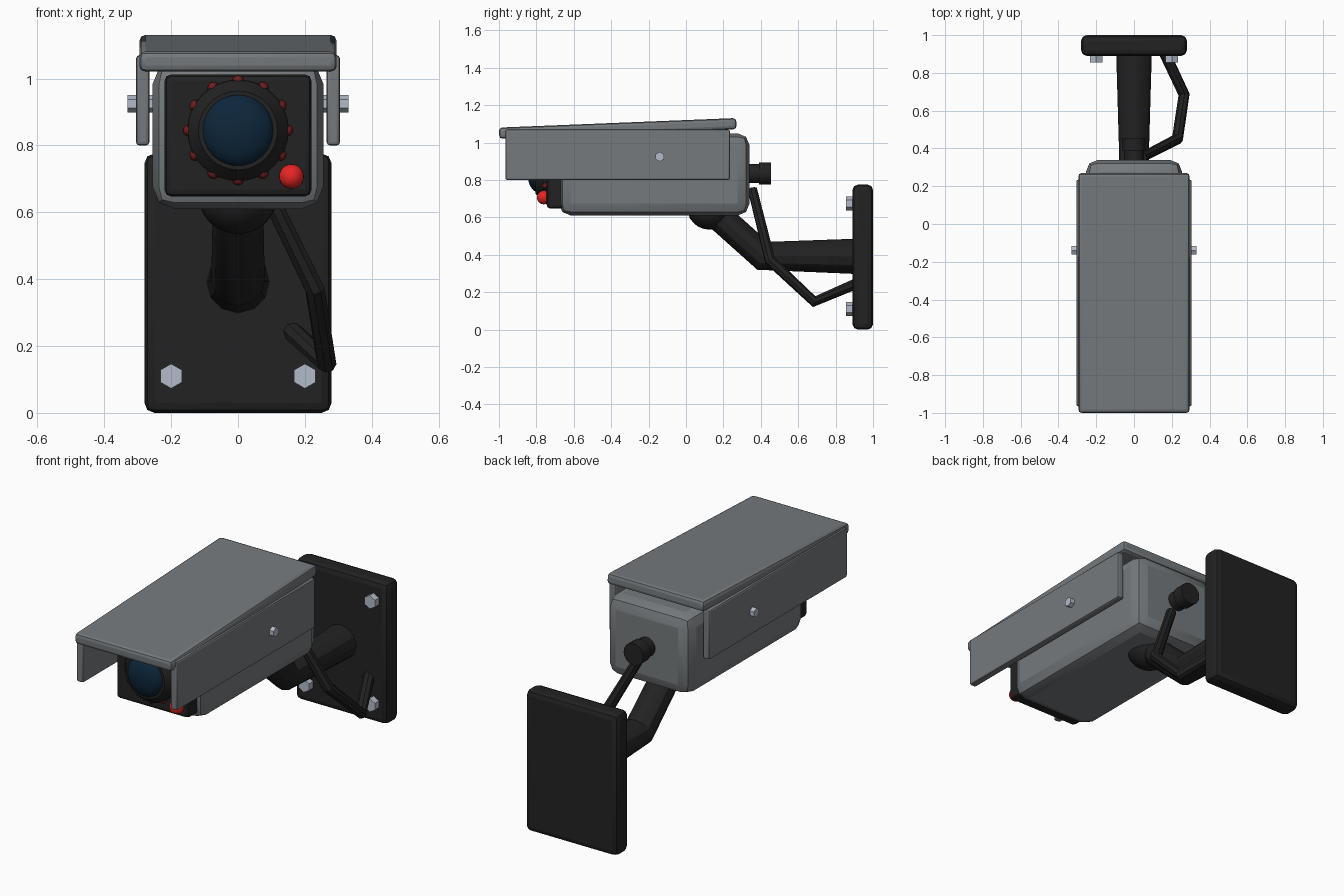
import bpy
import math
from mathutils import Vector

old = bpy.data.objects.get("Cube")
if old:
    bpy.data.objects.remove(old, do_unlink=True)


def material(name, rgb, rough=0.5):
    m = bpy.data.materials.new(name)
    m.use_nodes = True
    m.diffuse_color = (*rgb, 1)
    bsdf = m.node_tree.nodes["Principled BSDF"]
    bsdf.inputs["Base Color"].default_value = (*rgb, 1)
    bsdf.inputs["Roughness"].default_value = rough
    return m


GREY = material("housing grey", (0.18, 0.195, 0.205))
BLACK = material("matte black", (0.016, 0.016, 0.016))
BLUE = material("lens blue", (0.004, 0.019, 0.042))
RED = material("indicator red", (0.8, 0.018, 0.018))
DARK_RED = material("infrared dark red", (0.16, 0.012, 0.014))
STEEL = material("bolt steel", (0.45, 0.5, 0.58))


def finish(name, mat, angle=30):
    ob = bpy.context.object
    ob.name = name
    ob.data.materials.append(mat)
    bpy.ops.object.shade_smooth_by_angle(angle=math.radians(angle))
    return ob


def box(name, mat, center, size, bevel, segments=2, tilt=0):
    bpy.ops.mesh.primitive_cube_add(size=1, location=center)
    bpy.context.object.scale = size
    bpy.ops.object.transform_apply(location=False, rotation=False, scale=True)
    mod = bpy.context.object.modifiers.new("Bevel", "BEVEL")
    mod.width, mod.segments = bevel, segments
    bpy.ops.object.modifier_apply(modifier="Bevel")
    bpy.context.object.rotation_euler.x = tilt
    return finish(name, mat, 20)


def rod(name, mat, start, end, r1, r2=None, sides=16):
    # straight cylinder or cone between two points
    a, b = Vector(start), Vector(end)
    rot = (b - a).to_track_quat("Z", "Y").to_euler()
    bpy.ops.mesh.primitive_cone_add(
        vertices=sides, radius1=r1, radius2=r1 if r2 is None else r2,
        depth=(b - a).length, location=(a + b) / 2, rotation=rot)
    return finish(name, mat)


def ball(name, mat, center, radius, depth=1):
    bpy.ops.mesh.primitive_uv_sphere_add(
        segments=24, ring_count=12, radius=radius, location=center)
    bpy.context.object.scale.y = depth
    return finish(name, mat, 60)


def tube(name, mat, points, resolution):
    # points are (x, y, z, radius)
    curve = bpy.data.curves.new(name, "CURVE")
    curve.dimensions = "3D"
    curve.bevel_depth = 1
    curve.bevel_resolution = resolution
    curve.use_fill_caps = True
    spline = curve.splines.new("POLY")
    spline.points.add(len(points) - 1)
    for p, (x, y, z, r) in zip(spline.points, points):
        p.co = (x, y, z, 1)
        p.radius = r
    ob = bpy.data.objects.new(name, curve)
    bpy.context.collection.objects.link(ob)
    bpy.ops.object.select_all(action="DESELECT")
    ob.select_set(True)
    bpy.context.view_layer.objects.active = ob
    bpy.ops.object.convert(target="MESH")
    return finish(name, mat)


# Housing and sun shield
box("housing", GREY, (0, -0.17, 0.83), (0.51, 1.02, 0.44), 0.065)
box("shield_roof", GREY, (0, -0.365, 1.076), (0.59, 1.27, 0.06), 0.018,
    tilt=math.radians(2.3))
for side, s in (("left", 1), ("right", -1)):
    box("shield_side_" + side, GREY, (s * 0.285, -0.365, 0.935),
        (0.04, 1.2, 0.27), 0.01)
    rod("shield_bolt_" + side, STEEL, (s * 0.24, -0.14, 0.925),
        (s * 0.33, -0.14, 0.925), 0.026, sides=6)

# Lens assembly
LENS_Z = 0.845
box("front_bezel", BLACK, (0, -0.69, 0.83), (0.44, 0.11, 0.365), 0.02)
rod("lens_base", BLACK, (0, -0.70, LENS_Z), (0, -0.765, LENS_Z), 0.152, sides=32)
rod("lens_ring", BLACK, (0, -0.765, LENS_Z), (0, -0.805, LENS_Z), 0.15, 0.118, sides=32)
ball("lens_glass", BLUE, (0, -0.795, LENS_Z), 0.108, 0.5)
for i in range(12):
    a = math.tau * i / 12
    ball(f"infrared_light_{i + 1}", DARK_RED,
         (0.146 * math.cos(a), -0.75, LENS_Z + 0.146 * math.sin(a)), 0.018)
ball("indicator_light", RED, (0.16, -0.76, 0.707), 0.037)

# Rear cable socket
rod("socket_neck", BLACK, (0, 0.32, 0.835), (0, 0.40, 0.835), 0.052)
rod("socket_cap", BLACK, (0, 0.39, 0.835), (0, 0.455, 0.835), 0.06)

# Wall plate with four bolts
box("wall_plate", BLACK, (0, 0.945, 0.388), (0.56, 0.11, 0.776), 0.03)
for row, z in (("lower", 0.11), ("upper", 0.675)):
    for side, s in (("left", 1), ("right", -1)):
        rod(f"plate_bolt_{row}_{side}", STEEL, (s * 0.2, 0.90, z),
            (s * 0.2, 0.855, z), 0.037, sides=6)

# Bent arm, ball joint and cable
tube("arm", BLACK, [(0, 0.93, 0.392, 0.095), (0, 0.41, 0.395, 0.08),
                    (0, 0.125, 0.65, 0.075)], 4)
ball("ball_joint", BLACK, (0, 0.125, 0.655), 0.12)
tube("cable", BLACK, [(0.045, 0.355, 0.75, 0.026), (0.23, 0.45, 0.37, 0.03),
                      (0.265, 0.685, 0.15, 0.03), (0.155, 0.92, 0.25, 0.03)], 2)
